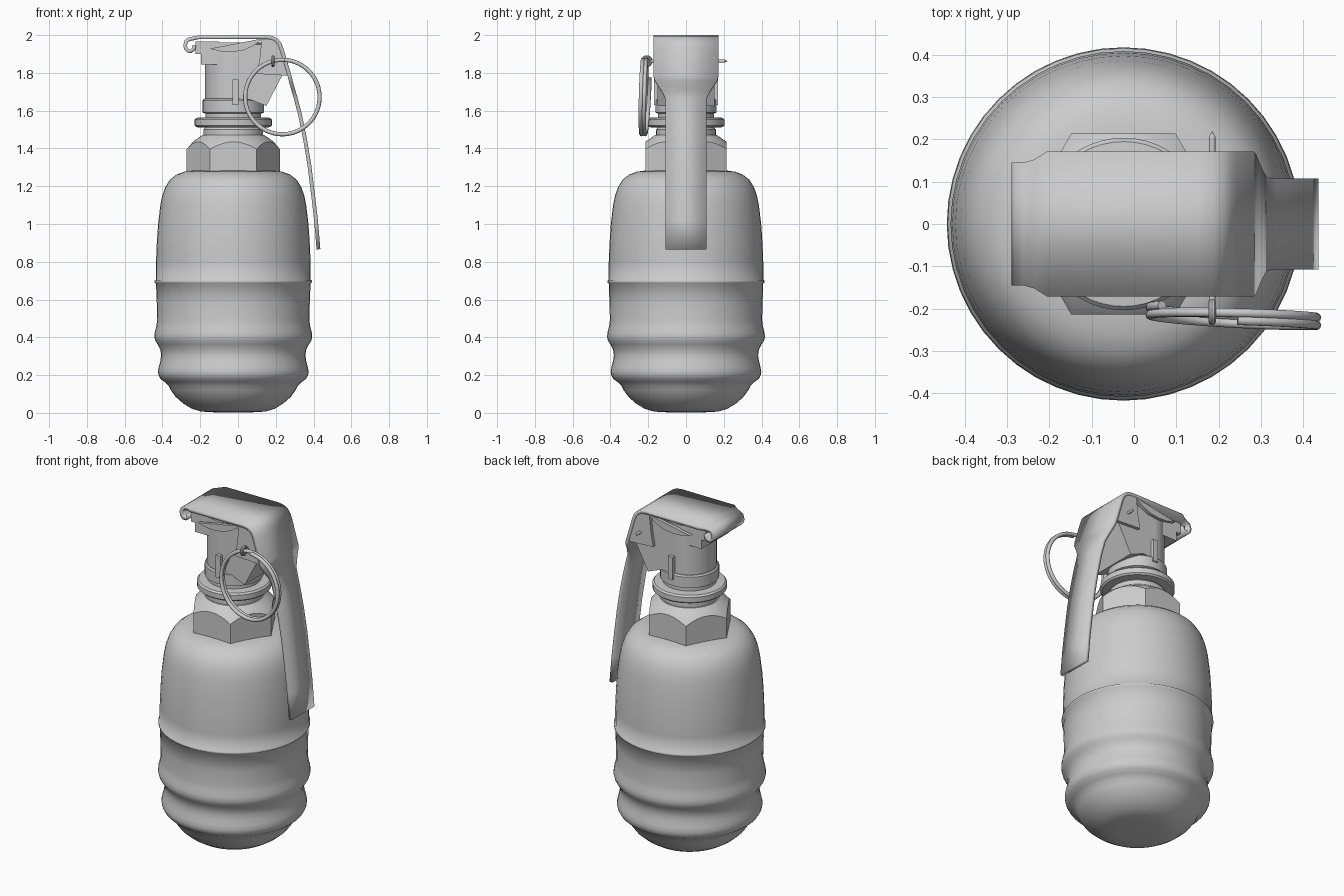
import bpy, bmesh, math
from mathutils import Vector

if "Cube" in bpy.data.objects:
    bpy.data.objects.remove(bpy.data.objects["Cube"])

CX = -0.025  # axis of the round parts


def finish(name, bm, angle=35):
    bmesh.ops.recalc_face_normals(bm, faces=bm.faces)
    me = bpy.data.meshes.new(name)
    bm.to_mesh(me)
    bm.free()
    ob = bpy.data.objects.new(name, me)
    bpy.context.collection.objects.link(ob)
    smooth(ob, angle)
    return ob


def smooth(ob, angle=35):
    bpy.ops.object.select_all(action='DESELECT')
    ob.select_set(True)
    bpy.context.view_layer.objects.active = ob
    bpy.ops.object.shade_smooth_by_angle(angle=math.radians(angle))


def lathe(name, profile, n=48, angle=35):
    """Closed solid of revolution from (radius, z) points, bottom to top."""
    bm = bmesh.new()
    rings = [[bm.verts.new((CX + r * math.cos(2 * math.pi * i / n), r * math.sin(2 * math.pi * i / n), z))
              for i in range(n)] for r, z in profile]
    for a, b in zip(rings, rings[1:]):
        for i in range(n):
            j = (i + 1) % n
            bm.faces.new((a[i], a[j], b[j], b[i]))
    bm.faces.new(rings[0][::-1])
    bm.faces.new(rings[-1])
    return finish(name, bm, angle)


def prism(name, outline, y0, y1):
    """Extrude an (x, z) outline along y."""
    bm = bmesh.new()
    f = bm.faces.new([bm.verts.new((x, y0, z)) for x, z in outline])
    ext = bmesh.ops.extrude_face_region(bm, geom=[f])
    bmesh.ops.translate(bm, vec=(0, y1 - y0, 0),
                        verts=[v for v in ext['geom'] if isinstance(v, bmesh.types.BMVert)])
    return finish(name, bm)


def box(name, x0, x1, y0, y1, z0, z1):
    return prism(name, [(x0, z0), (x1, z0), (x1, z1), (x0, z1)], y0, y1)


def tube(name, pts, radius):
    """Round wire along a path."""
    cu = bpy.data.curves.new(name, 'CURVE')
    cu.dimensions = '3D'
    cu.bevel_depth = radius
    cu.bevel_resolution = 3
    cu.use_fill_caps = True
    sp = cu.splines.new('POLY')
    sp.points.add(len(pts) - 1)
    for p, co in zip(sp.points, pts):
        p.co = (*co, 1)
    ob = bpy.data.objects.new(name, cu)
    bpy.context.collection.objects.link(ob)
    return ob


# Canister body with two rolled bulges and a thin seam
lathe("body", [
    (0.10, 0.003), (0.17, 0.007), (0.22, 0.022), (0.265, 0.05), (0.305, 0.085), (0.33, 0.12), (0.343, 0.145),
    (0.362, 0.163), (0.385, 0.18), (0.396, 0.20), (0.399, 0.22), (0.394, 0.245), (0.386, 0.275), (0.382, 0.305),
    (0.386, 0.335), (0.40, 0.362), (0.413, 0.382), (0.418, 0.402), (0.416, 0.425), (0.408, 0.455), (0.403, 0.49),
    (0.405, 0.58), (0.409, 0.685), (0.416, 0.69), (0.416, 0.70), (0.409, 0.705),
    (0.409, 0.80), (0.405, 0.90), (0.398, 1.0), (0.386, 1.10), (0.376, 1.15), (0.36, 1.195), (0.335, 1.235),
    (0.30, 1.262), (0.26, 1.277), (0.21, 1.284), (0.10, 1.286)], angle=60)

# Hex nut, its corners chamfered by intersecting with a cone
nut = lathe("hex_nut", [(0.247, 1.26), (0.247, 1.475)], n=6)
cone = lathe("nut_cutter", [(0.30, 1.25), (0.30, 1.30), (0.248, 1.395), (0.212, 1.437), (0.165, 1.47)], n=96)
cone.hide_render = True
mod = nut.modifiers.new("chamfer", 'BOOLEAN')
mod.operation = 'INTERSECT'
mod.object = cone
mod.solver = 'EXACT'
bpy.ops.object.select_all(action='DESELECT')
nut.select_set(True)
bpy.context.view_layer.objects.active = nut
bpy.ops.object.modifier_apply(modifier="chamfer")
bpy.data.objects.remove(cone)
smooth(nut, 25)

# Threaded neck, flange and collar
lathe("neck", [(0.158, 1.46), (0.158, 1.50), (0.150, 1.51), (0.150, 1.53)])
lathe("flange", [(0.17, 1.51), (0.195, 1.513), (0.204, 1.522), (0.204, 1.552), (0.195, 1.562), (0.165, 1.565)])
lathe("collar", [(0.148, 1.56), (0.148, 1.585), (0.162, 1.59), (0.162, 1.655), (0.155, 1.663), (0.14, 1.664)])

# Fuze head: cylinder plus angled housing and front lug
lathe("fuze_head", [(0.149, 1.65), (0.149, 1.96)])
prism("fuze_housing", [(-0.02, 1.66), (0.06, 1.66), (0.15, 1.625), (0.236, 1.79), (0.25, 1.82), (0.215, 1.95),
                       (-0.02, 1.95)], -0.15, 0.15)
box("hinge_lug", -0.195, -0.08, -0.13, 0.13, 1.845, 1.90)
box("hinge_bridge", -0.225, -0.10, -0.13, 0.13, 1.90, 1.965)

# Side tabs and lever cheeks on both sides
cheek = [(-0.235, 1.985), (-0.2, 1.95), (-0.15, 1.928), (-0.09, 1.914), (-0.03, 1.911), (0.03, 1.92),
         (0.08, 1.942), (0.125, 1.975), (0.115, 1.88), (0.10, 1.795), (0.275, 1.785), (0.232, 1.94),
         (0.205, 1.98), (0.17, 1.99)]
for side, s in (("front", -1), ("back", 1)):
    box(side + "_tab", -0.03, 0.003, s * 0.135, s * 0.17, 1.63, 1.765)
    prism(side + "_cheek", [(x, z) for x, z in cheek if x > -0.2], s * 0.152, s * 0.1715)

# Safety lever: one bent strip of (x, z, half width), curled at the hinge end
strip = [(-0.222, 1.945, .145), (-0.226, 1.921, .145), (-0.245, 1.906, .145), (-0.268, 1.907, .145),
         (-0.284, 1.922, .145), (-0.290, 1.947, .145), (-0.282, 1.974, .145), (-0.262, 1.987, .145),
         (-0.235, 1.993, .153), (-0.205, 1.999, .172), (0.15, 2.0, .172), (0.185, 1.995, .172),
         (0.212, 1.980, .172), (0.230, 1.957, .172), (0.242, 1.925, .172), (0.283, 1.785, .172),
         (0.289, 1.76, .165), (0.297, 1.73, .145), (0.306, 1.70, .125), (0.315, 1.67, .11),
         (0.338, 1.58, .108), (0.365, 1.45, .108), (0.388, 1.31, .108), (0.407, 1.16, .108),
         (0.423, 1.02, .108), (0.436, 0.867, .108)]
bm = bmesh.new()
rows = [(bm.verts.new((x, -w, z)), bm.verts.new((x, w, z))) for x, z, w in strip]
for (a, b), (c, d) in zip(rows, rows[1:]):
    bm.faces.new((a, c, d, b))
bm.normal_update()
me = bpy.data.meshes.new("lever")
bm.to_mesh(me)
bm.free()
lever = bpy.data.objects.new("lever", me)
bpy.context.collection.objects.link(lever)
sol = lever.modifiers.new("thickness", 'SOLIDIFY')
sol.thickness = 0.02
sol.offset = -1
smooth(lever, 35)

# Safety pin with pointed tip and wire eye
tube("pin", [(0.185, -0.19, 1.862), (0.185, 0.205, 1.862)], 0.008)
bpy.ops.mesh.primitive_cone_add(vertices=16, radius1=0.008, radius2=0, depth=0.015,
                                location=(0.185, 0.2125, 1.862), rotation=(-math.pi / 2, 0, 0))
bpy.context.object.name = "pin_tip"
bpy.ops.mesh.primitive_torus_add(major_segments=24, minor_segments=10, major_radius=0.022, minor_radius=0.009,
                                 location=(0.185, -0.208, 1.862), rotation=(0, math.pi / 2, 0))
bpy.context.object.name = "pin_eye"
smooth(bpy.context.object)

# Split pull ring: a tilted double coil
coil = []
for i in range(118):
    t = 2 * math.pi * i / 64
    dx, dz = 0.197 * math.cos(t + 2.6), 0.197 * math.sin(t + 2.6)
    coil.append((0.235 + dx, -0.203 - 0.018 * t / (2 * math.pi) - 0.04 * dx + 0.04 * dz, 1.672 + dz))
tube("pull_ring", coil, 0.011)
